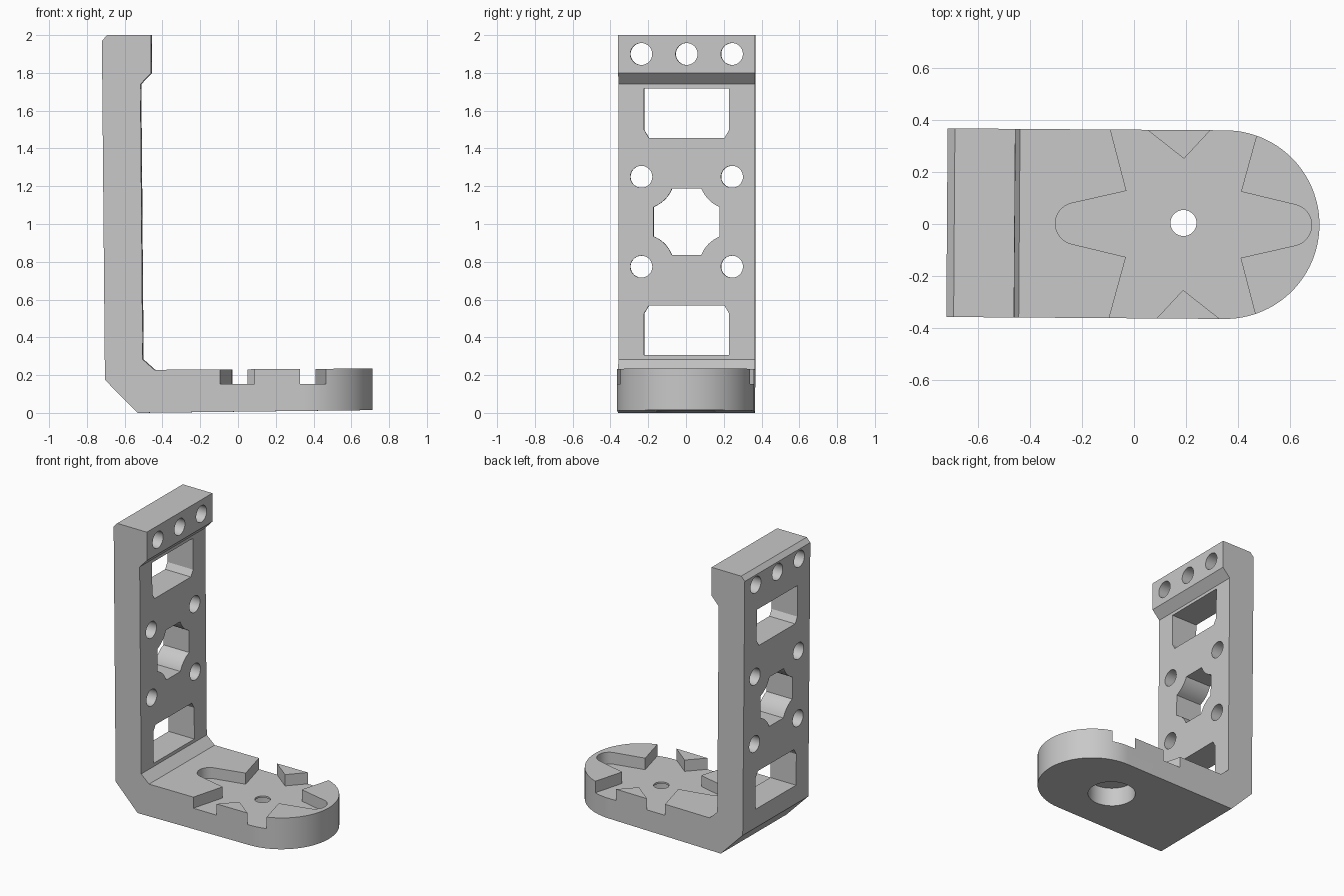
import bpy, bmesh
from math import sin, cos, pi, radians, atan2

cube = bpy.data.objects.get("Cube")
if cube:
    bpy.data.objects.remove(cube, do_unlink=True)

mat = bpy.data.materials.new("plain_grey")
mat.use_nodes = True
GREY = (0.58, 0.58, 0.58, 1)
mat.diffuse_color = GREY
mat.node_tree.nodes["Principled BSDF"].inputs["Base Color"].default_value = GREY

AXES = {"x": lambda a, b, h: (h, a, b),
        "y": lambda a, b, h: (a, h, b),
        "z": lambda a, b, h: (a, b, h)}


def prism(name, outline, axis, low, high):
    """Extrude a flat outline along one axis."""
    place = AXES[axis]
    bm = bmesh.new()
    base = bm.faces.new([bm.verts.new(place(a, b, low)) for a, b in outline])
    grown = bmesh.ops.extrude_face_region(bm, geom=[base])["geom"]
    for v in grown:
        if isinstance(v, bmesh.types.BMVert):
            v.co["xyz".index(axis)] = high
    bmesh.ops.recalc_face_normals(bm, faces=bm.faces)
    mesh = bpy.data.meshes.new(name)
    bm.to_mesh(mesh)
    bm.free()
    mesh.materials.append(mat)
    ob = bpy.data.objects.new(name, mesh)
    bpy.context.collection.objects.link(ob)
    return ob


def arc(cx, cy, r, start, end, n):
    angles = [start + (end - start) * i / n for i in range(n + 1)]
    return [(cx + r * cos(t), cy + r * sin(t)) for t in angles]


def circle(cx, cy, r, n=48):
    return arc(cx, cy, r, 0, 2 * pi, n)[:-1]


def combine(target, tool, operation="DIFFERENCE"):
    mod = target.modifiers.new(operation, "BOOLEAN")
    mod.operation, mod.solver, mod.object = operation, "EXACT", tool
    bpy.ops.object.select_all(action="DESELECT")
    bpy.context.view_layer.objects.active = target
    target.select_set(True)
    bpy.ops.object.modifier_apply(modifier=mod.name)
    bpy.data.objects.remove(tool, do_unlink=True)


# L-shaped side profile, full width
HALF = 0.362
profile = [(-0.53, 0), (0.73, 0.015), (0.73, 0.235), (-0.44, 0.228),
           (-0.502, 0.283), (-0.514, 1.74), (-0.457, 1.8), (-0.458, 2),
           (-0.69, 2), (-0.718, 1.97), (-0.702, 0.175)]
bracket = prism("angle_bracket", profile, "y", -HALF, HALF)

# Rounded free end of the foot
END = 0.35
plan = [(-1, HALF), (-1, -HALF)] + arc(END, 0, HALF, -pi / 2, pi / 2, 64)
combine(bracket, prism("rounded_plan", plan, "z", -1, 3), "INTERSECT")

# Star-shaped recess in the foot, mirrored about its hub
HUB = 0.19
lean = atan2(0.21, 0.05)
arm = arc(0.412, 0, 0.08, -lean, lean, 20)
right = [(0.32, -0.5), (0.22, -0.127)] + arm + [(0.22, 0.127), (0.32, 0.5), (0.227, 0.5)]
star = right + [(0, 0.252)]
star += [(-x, -y) for x, y in right] + [(0, -0.252)]
combine(bracket, prism("star_recess", [(HUB + x, y) for x, y in star], "z", 0.152, 0.5))

# Hub hole with a wide bore underneath
combine(bracket, prism("hub_hole", circle(HUB, 0.005, 0.05), "z", -1, 1))
combine(bracket, prism("hub_bore", circle(HUB, 0, 0.155, 64), "z", -1, 0.14))


def cut_column(name, outline):
    combine(bracket, prism(name, outline, "x", -1, -0.3))


# Round bolt holes in the column
BOLT, MID = 0.24, 1.012
for y, z in [(-BOLT, 1.9), (0, 1.9), (BOLT, 1.9)] + [
        (sy * BOLT, MID + sz * 0.238) for sy in (-1, 1) for sz in (-1, 1)]:
    cut_column("bolt_hole", circle(y, z, 0.058))

# Windows with two clipped corners facing the middle of the column
for far, near in ((1.718, 1.456), (0.306, 0.568)):
    step = 0.042 if far > near else -0.042
    cut_column("window", [(-0.225, far), (0.225, far), (0.225, near + step),
                          (0.2, near), (-0.2, near), (-0.225, near + step)])

# Central opening: a square whose corners bulge inward around the bolt holes
side, flat = 0.175, 0.078
spread = atan2(0.063, 0.16)
opening = []
for quarter in range(4):
    turn = quarter * pi / 2
    bulge = arc(BOLT, 0.238, 0.173, 1.5 * pi - spread, pi + spread, 12)
    bulge[0], bulge[-1] = (side, flat), (flat, side)
    opening += [(a * cos(turn) - b * sin(turn), MID + a * sin(turn) + b * cos(turn))
                for a, b in bulge]
cut_column("central_opening", opening)

# Slight yaw, then crisp-edged smooth shading
bracket.rotation_euler.z = radians(-0.4)
bpy.ops.object.select_all(action="DESELECT")
bracket.select_set(True)
bpy.context.view_layer.objects.active = bracket
bpy.ops.object.transform_apply(location=False, rotation=True, scale=False)
bpy.ops.object.shade_smooth_by_angle(angle=radians(25))
